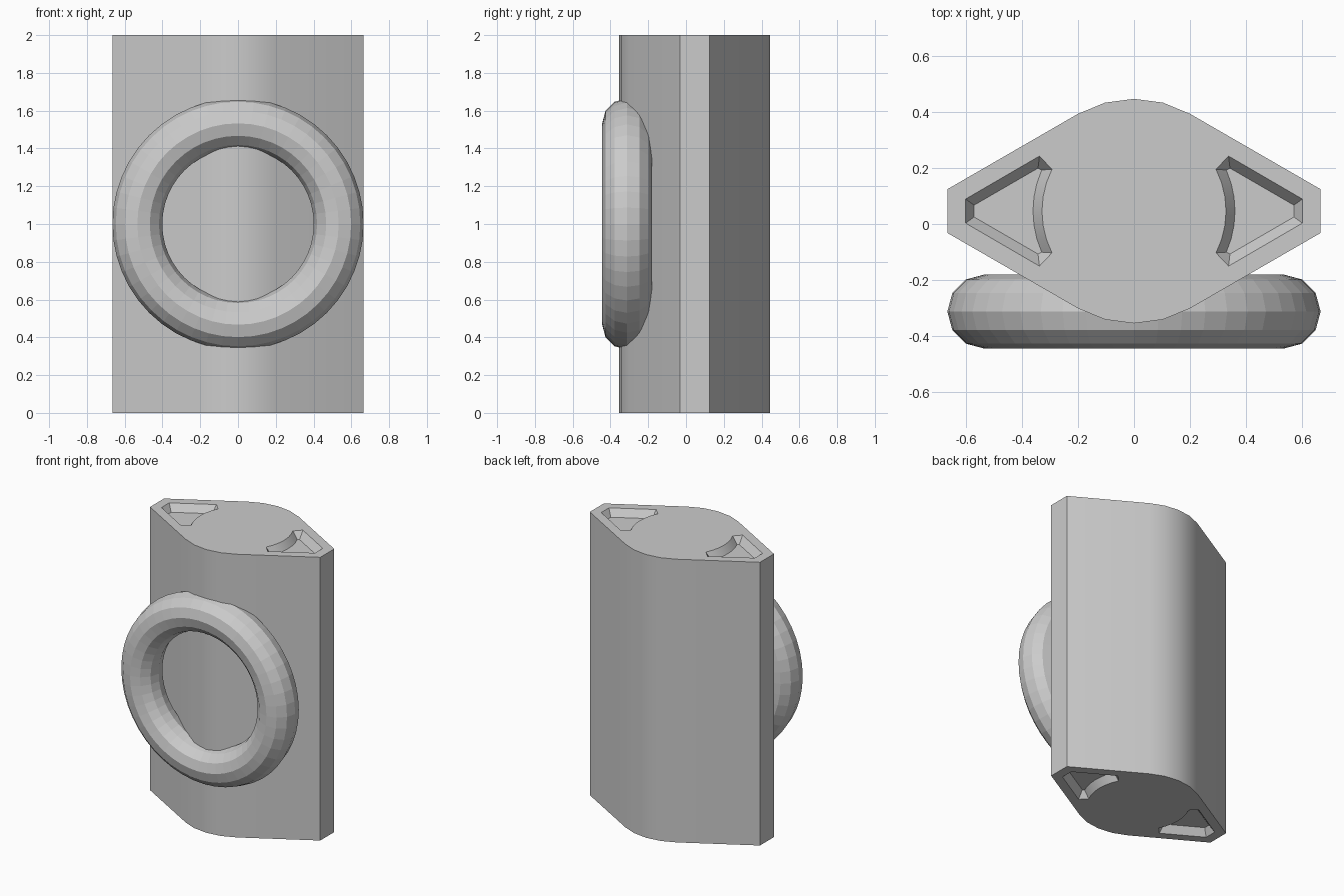
import bpy, bmesh
from math import sin, cos, radians, pi, tan

if "Cube" in bpy.data.objects:
    bpy.data.objects.remove(bpy.data.objects["Cube"])

CY = 0.046          # centre of the body in y
HEIGHT = 2.0
R = 0.4             # radius of the rounded front and back
W = 0.665           # half width


def loft(name, sections):
    """Solid through matching outlines, each given as (points, z)."""
    bm = bmesh.new()
    rings = [[bm.verts.new((x, y, z)) for x, y in pts] for pts, z in sections]
    bm.faces.new(rings[0])
    bm.faces.new(rings[-1])
    n = len(rings[0])
    for a, b in zip(rings, rings[1:]):
        for i in range(n):
            j = (i + 1) % n
            bm.faces.new((a[i], a[j], b[j], b[i]))
    bmesh.ops.recalc_face_normals(bm, faces=bm.faces)
    mesh = bpy.data.meshes.new(name)
    bm.to_mesh(mesh)
    bm.free()
    obj = bpy.data.objects.new(name, mesh)
    bpy.context.collection.objects.link(obj)
    return obj


def pocket_outline(side, x_in, y_in, x_out, y_out, r, spread):
    """Truncated triangle whose inner edge follows the round core."""
    pts = [(x_in, -y_in), (x_out, -y_out), (x_out, y_out), (x_in, y_in)]
    for i in range(7):
        a = radians(spread * (1 - i / 3))
        pts.append((r * cos(a), r * sin(a)))
    return [(side * x, y + CY) for x, y in pts]


# Body: hexagonal prism with rounded front and back
arc = [radians(a) for a in range(-30, 31, 15)]
edge_y = R * cos(pi / 6) - (W - R * 0.5) * tan(pi / 6)
half = [(-W, edge_y)] + [(R * sin(a), R * cos(a)) for a in arc] + [(W, edge_y)]
outline = half + [(-x, -y) for x, y in half]
outline = [(x, y + CY) for x, y in outline]
body = loft("body", [(outline, 0), (outline, HEIGHT)])

# Shallow tapered pockets in both ends
cutters = []
for side in (-1, 1):
    mouth = pocket_outline(side, 0.337, 0.196, 0.6, 0.043, 0.328, 27)
    floor = pocket_outline(side, 0.342, 0.153, 0.57, 0.021, 0.36, 24)
    for end, out in ((0, -1), (HEIGHT, 1)):
        cutters.append(loft("pocket_cutter", [
            (floor, end - out * 0.05), (mouth, end), (mouth, end + out * 0.05)]))
for cutter in cutters:
    cutter.hide_render = True
    mod = body.modifiers.new("pocket", 'BOOLEAN')
    mod.operation = 'DIFFERENCE'
    mod.solver = 'EXACT'
    mod.object = cutter
bpy.context.view_layer.objects.active = body
body.select_set(True)
for mod in list(body.modifiers):
    bpy.ops.object.modifier_apply(modifier=mod.name)
for cutter in cutters:
    bpy.data.objects.remove(cutter)
bpy.ops.object.shade_smooth_by_angle(angle=radians(20))

# Ring set into the front
bpy.ops.mesh.primitive_torus_add(
    major_segments=48, minor_segments=12, major_radius=0.533, minor_radius=0.132,
    location=(0, -0.312, 1.0), rotation=(pi / 2, 0, 0))
bpy.context.object.name = "front_ring"
